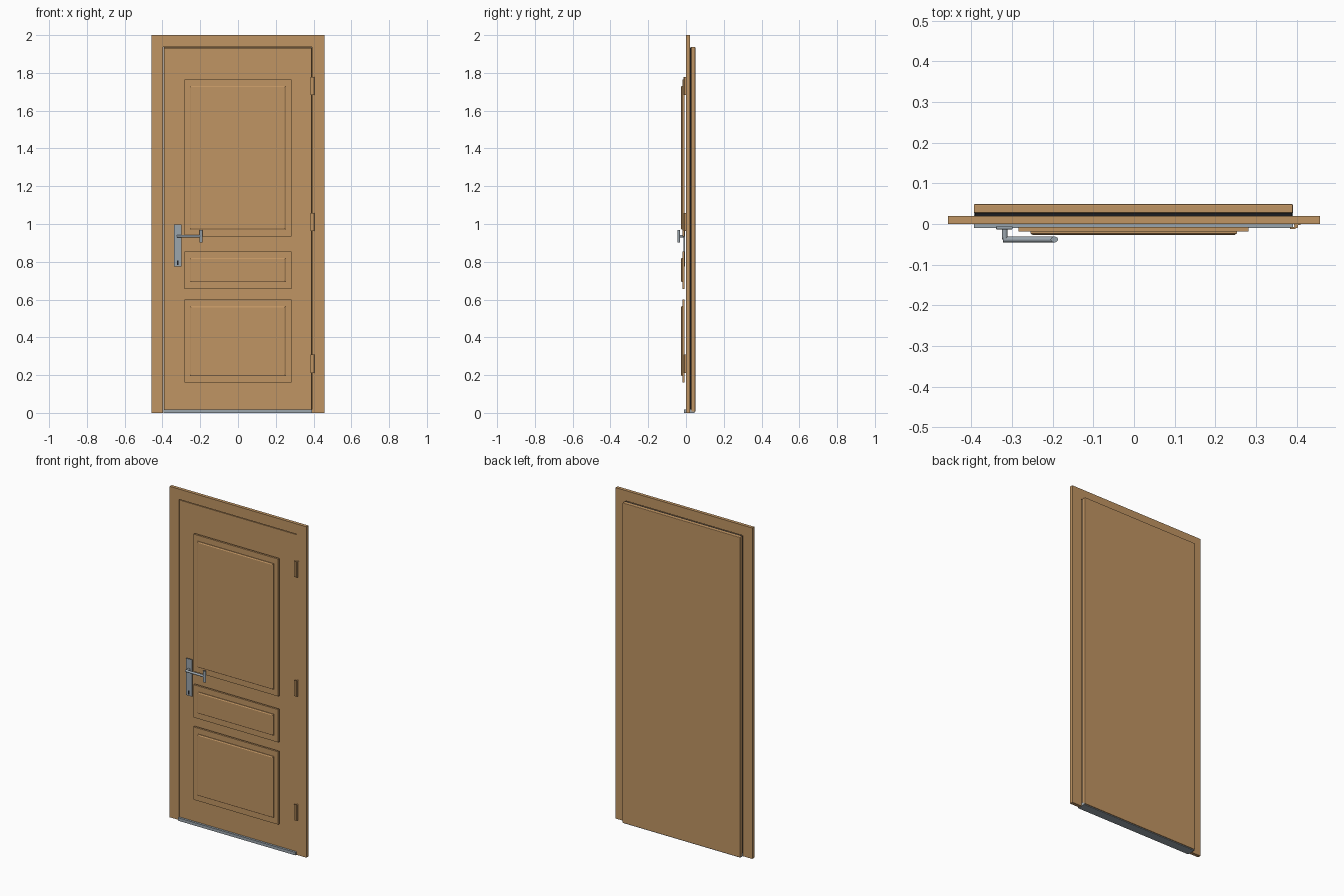
import bpy, bmesh, math
from mathutils import Matrix

cube = bpy.data.objects.get("Cube")
if cube:
    bpy.data.objects.remove(cube, do_unlink=True)


def material(name, rgb, metallic=0.0):
    m = bpy.data.materials.new(name)
    m.use_nodes = True
    m.diffuse_color = (*rgb, 1)
    m.node_tree.nodes["Principled BSDF"].inputs["Base Color"].default_value = (*rgb, 1)
    return m


WOOD = material("warm wood", (0.53, 0.30, 0.125))
STEEL = material("brushed steel", (0.33, 0.38, 0.42))
BLACK = material("black rubber", (0.012, 0.012, 0.014))


def finish(name, bm, mat):
    me = bpy.data.meshes.new(name)
    bm.to_mesh(me)
    bm.free()
    me.materials.append(mat)
    ob = bpy.data.objects.new(name, me)
    bpy.context.collection.objects.link(ob)
    return ob


def box(name, x, y, z, mat, bevel=0.0):
    """Box from (min, max) pairs on each axis."""
    bm = bmesh.new()
    bmesh.ops.create_cube(bm, size=1)
    for v in bm.verts:
        v.co = [lo + (c + 0.5) * (hi - lo) for c, (lo, hi) in zip(v.co, (x, y, z))]
    ob = finish(name, bm, mat)
    if bevel:
        mod = ob.modifiers.new("bevel", "BEVEL")
        mod.width = bevel
        mod.segments = 2
    return ob


def rod(name, centre, radius, length, axis, mat, flat=1.0):
    """Round bar along an axis; flat squashes it from front to back."""
    bm = bmesh.new()
    bmesh.ops.create_cone(bm, cap_ends=True, segments=20, radius1=radius,
                          radius2=radius, depth=length)
    turn = {"X": Matrix.Rotation(math.pi / 2, 4, "Y"),
            "Y": Matrix.Rotation(math.pi / 2, 4, "X"),
            "Z": Matrix.Identity(4)}[axis]
    bm.transform(Matrix.Translation(centre) @ Matrix.Diagonal((1, flat, 1, 1)) @ turn)
    for f in bm.faces:
        f.smooth = len(f.verts) == 4
    for e in bm.edges:
        e.smooth = e.calc_face_angle(0) < 0.6
    return finish(name, bm, mat)


def raised_panel(name, z0, z1):
    """Flat surround with a chamfered raised field on the front."""
    box(name + "_surround", (-0.284, 0.282), (-0.019, -0.007), (z0, z1), WOOD)
    bm = bmesh.new()
    x0, x1, rim, slope = -0.255, 0.253, 0.035, 0.006
    rings = []
    for y, inset in ((-0.018, 0), (-0.023, 0), (-0.027, slope)):
        a, b, c, d = x0 + inset, x1 - inset, z0 + rim + inset, z1 - rim - inset
        rings.append([bm.verts.new((px, y, pz)) for px, pz in ((a, c), (b, c), (b, d), (a, d))])
    for lower, upper in zip(rings, rings[1:]):
        for i in range(4):
            j = (i + 1) % 4
            bm.faces.new((lower[i], lower[j], upper[j], upper[i]))
    bm.faces.new(rings[-1])
    bm.faces.new(rings[0][::-1])
    bmesh.ops.recalc_face_normals(bm, faces=bm.faces)
    finish(name + "_field", bm, WOOD)


# Frame around the opening
FRAME_Y = (0.0, 0.02)
box("frame_right_post", (-0.457, -0.396), FRAME_Y, (0, 2), WOOD)
box("frame_left_post", (0.392, 0.457), FRAME_Y, (0, 2), WOOD)
box("frame_head", (-0.396, 0.392), FRAME_Y, (1.938, 2), WOOD)

# Door leaf: front slab inside the frame, seal, wider back slab
box("door_front", (-0.392, 0.388), (0.003, 0.021), (0.012, 1.933), WOOD)
box("door_seal", (-0.391, 0.389), (0.0195, 0.028), (0.012, 1.935), BLACK)
box("door_back", (-0.394, 0.391), (0.027, 0.049), (0.004, 1.937), WOOD, 0.003)
box("threshold", (-0.394, 0.391), (-0.01, 0.044), (0, 0.018), STEEL)

# Raised panels
for name, z0, z1 in (("top_panel", 0.935, 1.765), ("middle_panel", 0.657, 0.855),
                     ("bottom_panel", 0.16, 0.6)):
    raised_panel(name, z0, z1)

# Hinges
for label, z in (("bottom", 0.26), ("middle", 1.01), ("top", 1.73)):
    span = (z - 0.048, z + 0.048)
    box(label + "_hinge_door_plate", (0.384, 0.397), (-0.012, -0.007), span, WOOD)
    box(label + "_hinge_frame_plate", (0.394, 0.409), (-0.002, 0.001), span, WOOD)
    rod(label + "_hinge_pin", (0.399, -0.005, z), 0.005, 0.096, "Z", WOOD)

# Lever handle on its back plate
box("handle_plate", (-0.339, -0.299), (-0.013, -0.006), (0.775, 0.998), STEEL, 0.001)
box("keyhole", (-0.324, -0.314), (-0.0136, -0.0128), (0.784, 0.808), BLACK)
rod("handle_spindle", (-0.318, -0.022, 0.936), 0.007, 0.032, "Y", STEEL)
rod("handle_lever", (-0.259, -0.038, 0.936), 0.007, 0.126, "X", STEEL)
rod("handle_grip", (-0.196, -0.038, 0.935), 0.009, 0.068, "Z", STEEL, 0.8)
